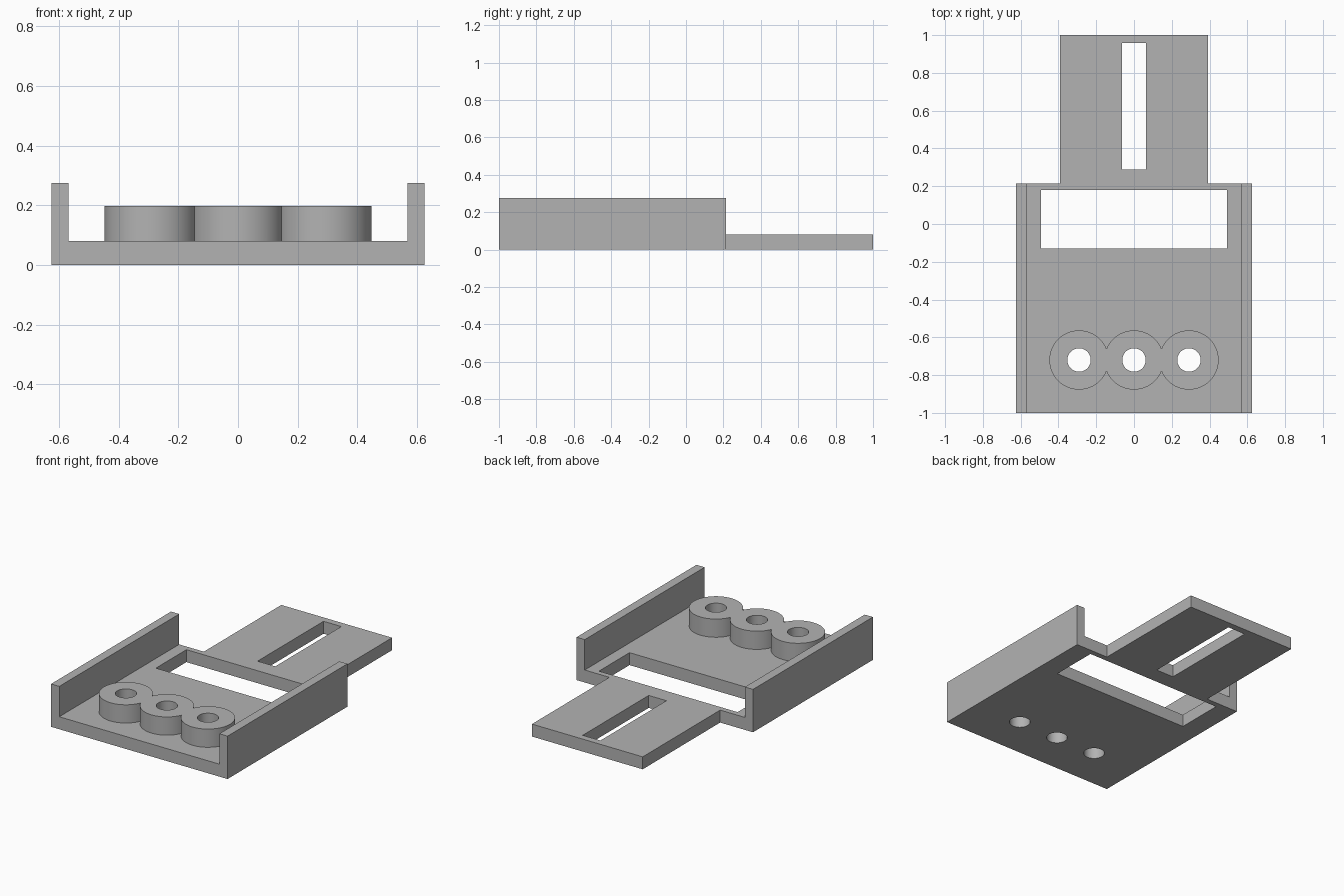
import bpy
import bmesh
import math
from mathutils import Matrix, Vector

if "Cube" in bpy.data.objects:
    bpy.data.objects.remove(bpy.data.objects["Cube"])

# Main dimensions
HALF_W, WALL_IN = 0.626, 0.568
FRONT, SHOULDER, BACK = -1.0, 0.215, 1.0
FLOOR, BOSS_TOP, WALL_TOP = 0.08, 0.197, 0.275
BOSS_Y, BOSS_STEP, BOSS_R, HOLE_R = -0.72, 0.291, 0.157, 0.062

grey = bpy.data.materials.new("plain_grey")
grey.use_nodes = True
colour = (0.45, 0.45, 0.45, 1)
grey.diffuse_color = colour
grey.node_tree.nodes["Principled BSDF"].inputs["Base Color"].default_value = colour


def finish(name, bm):
    bmesh.ops.recalc_face_normals(bm, faces=bm.faces)
    mesh = bpy.data.meshes.new(name)
    bm.to_mesh(mesh)
    bm.free()
    mesh.materials.append(grey)
    obj = bpy.data.objects.new(name, mesh)
    bpy.context.collection.objects.link(obj)
    return obj


def box(name, x, y0, y1, z0, z1):
    """Box centred on x = 0 with half width x."""
    bm = bmesh.new()
    centre = Vector((0, (y0 + y1) / 2, (z0 + z1) / 2))
    size = Vector((2 * x, y1 - y0, z1 - z0))
    bmesh.ops.create_cube(bm, size=1, matrix=Matrix.LocRotScale(centre, None, size))
    return finish(name, bm)


def cylinder(name, x, radius, z0, z1):
    bm = bmesh.new()
    bmesh.ops.create_cone(bm, cap_ends=True, segments=64, radius1=radius, radius2=radius,
                          depth=z1 - z0,
                          matrix=Matrix.Translation((x, BOSS_Y, (z0 + z1) / 2)))
    return finish(name, bm)


def combine(target, tool, operation):
    mod = target.modifiers.new(operation.lower(), 'BOOLEAN')
    mod.operation, mod.solver, mod.object = operation, 'EXACT', tool
    bpy.context.view_layer.objects.active = target
    bpy.ops.object.modifier_apply(modifier=mod.name)
    bpy.data.objects.remove(tool)


# U-shaped channel: floor with two side walls
half = [(WALL_IN, FLOOR), (WALL_IN, WALL_TOP), (HALF_W, WALL_TOP), (HALF_W, 0)]
profile = half + [(-x, z) for x, z in reversed(half)]
bm = bmesh.new()
face = bm.faces.new([bm.verts.new((x, FRONT, z)) for x, z in profile])
swept = bmesh.ops.extrude_face_region(bm, geom=[face])["geom"]
bmesh.ops.translate(bm, vec=(0, SHOULDER - FRONT, 0),
                    verts=[v for v in swept if isinstance(v, bmesh.types.BMVert)])
bracket = finish("slotted_bracket", bm)

# Rear tongue and row of three overlapping bosses
combine(bracket, box("tongue", 0.393, SHOULDER - 0.02, BACK, 0, FLOOR), 'UNION')
for i in (-1, 0, 1):
    combine(bracket, cylinder("boss", i * BOSS_STEP, BOSS_R, FLOOR / 2, BOSS_TOP), 'UNION')

# Through openings: window, tongue slot and boss holes
combine(bracket, box("window_cutter", 0.492, -0.13, 0.18, -0.1, 0.5), 'DIFFERENCE')
combine(bracket, box("slot_cutter", 0.063, 0.288, 0.957, -0.1, 0.5), 'DIFFERENCE')
for i in (-1, 0, 1):
    combine(bracket, cylinder("hole_cutter", i * BOSS_STEP, HOLE_R, -0.1, 0.5), 'DIFFERENCE')

# Smooth round walls, crisp edges
bpy.ops.object.select_all(action='DESELECT')
bracket.select_set(True)
bpy.context.view_layer.objects.active = bracket
bpy.ops.object.shade_smooth_by_angle(angle=math.radians(30))
